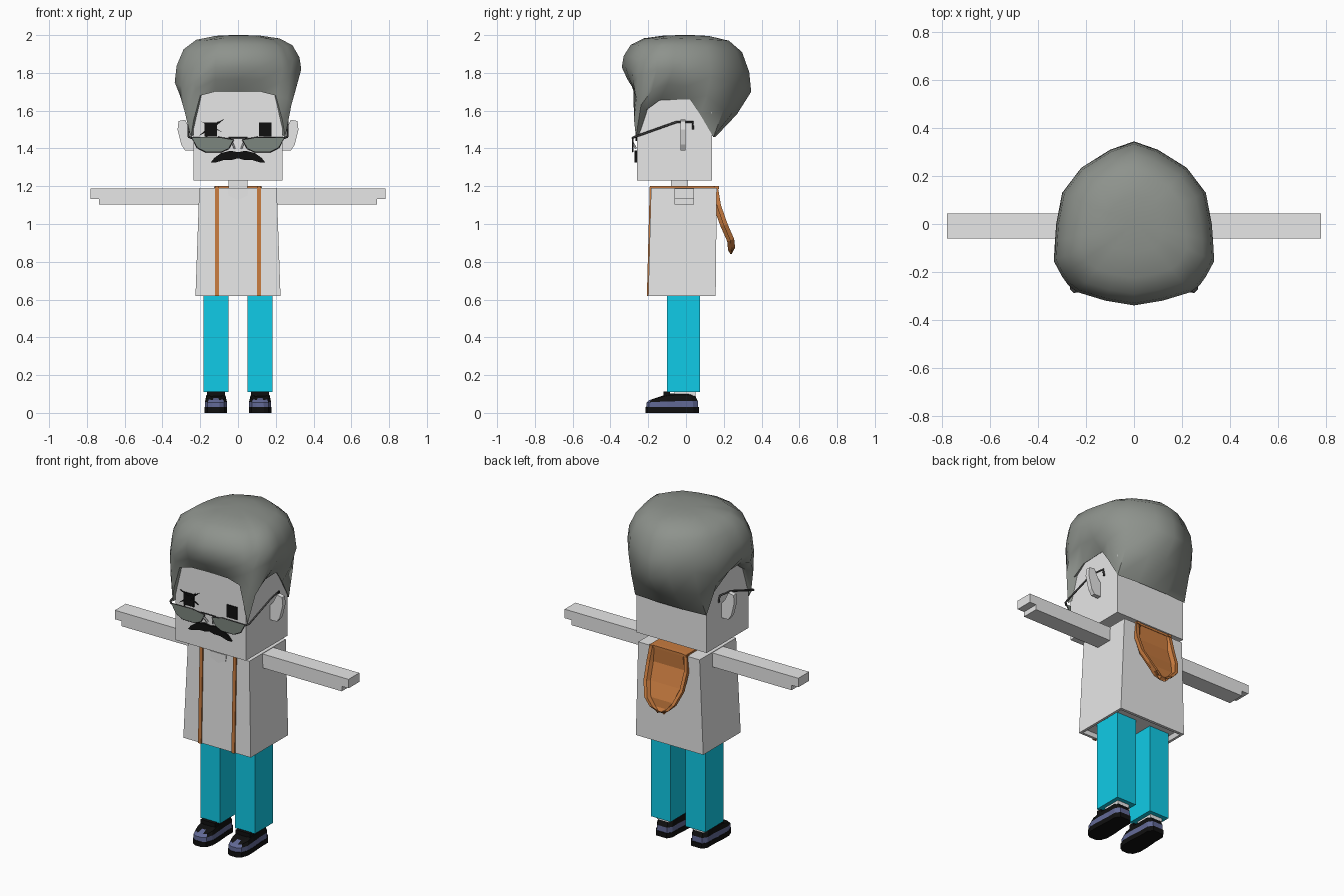
import bpy, bmesh, math
from mathutils import Vector

old = bpy.data.objects.get("Cube")
if old:
    bpy.data.objects.remove(old, do_unlink=True)


def material(name, r, g, b):
    m = bpy.data.materials.new(name)
    m.use_nodes = True
    m.diffuse_color = (r, g, b, 1)
    node = next(n for n in m.node_tree.nodes if n.type == 'BSDF_PRINCIPLED')
    node.inputs["Base Color"].default_value = (r, g, b, 1)
    node.inputs["Roughness"].default_value = 0.8
    return m


WHITE = material("pale_grey", 0.8, 0.8, 0.8)
HAIR = material("grey_hair", 0.27, 0.29, 0.265)
LENS = material("tinted_lens", 0.2, 0.24, 0.21)
FRAME = material("dark_metal", 0.06, 0.06, 0.06)
BLACK = material("black", 0.005, 0.005, 0.005)
CYAN = material("cyan_cloth", 0.005, 0.6, 0.8)
ORANGE = material("orange_cloth", 0.58, 0.2, 0.05)
BLUE = material("slate_blue", 0.12, 0.14, 0.3)


def build(name, verts, faces, *mats):
    me = bpy.data.meshes.new(name)
    me.from_pydata(verts, [], faces)
    bm = bmesh.new()
    bm.from_mesh(me)
    bmesh.ops.recalc_face_normals(bm, faces=bm.faces)
    bm.to_mesh(me)
    bm.free()
    for m in mats:
        me.materials.append(m)
    ob = bpy.data.objects.new(name, me)
    bpy.context.collection.objects.link(ob)
    return ob


def loft(name, rings, *mats, caps=(True, True)):
    """Bridge equal rings of points, capping the ends if asked."""
    n = len(rings[0])
    faces = [(k * n + i, k * n + (i + 1) % n, (k + 1) * n + (i + 1) % n, (k + 1) * n + i)
             for k in range(len(rings) - 1) for i in range(n)]
    if caps[0]:
        faces.append(tuple(range(n)))
    if caps[1]:
        faces.append(tuple(range((len(rings) - 1) * n, len(rings) * n)))
    return build(name, [p for r in rings for p in r], faces, *mats)


def rect(x0, x1, y0, y1, z):
    return [(x0, y0, z), (x1, y0, z), (x1, y1, z), (x0, y1, z)]


def box(name, x, y, z, mat):
    return loft(name, [rect(*x, *y, z[0]), rect(*x, *y, z[1])], mat)


def plate(name, pts, y0, y1, mat):
    """Extrude an (x, z) outline along y."""
    return loft(name, [[(x, y, z) for x, z in pts] for y in (y0, y1)], mat)


def wire(name, pts, radius, mat):
    cu = bpy.data.curves.new(name, 'CURVE')
    cu.dimensions = '3D'
    cu.bevel_depth = radius
    cu.bevel_resolution = 0
    cu.use_fill_caps = True
    sp = cu.splines.new('POLY')
    sp.points.add(len(pts) - 1)
    for p, co in zip(sp.points, pts):
        p.co = (*co, 1)
    cu.materials.append(mat)
    ob = bpy.data.objects.new(name, cu)
    bpy.context.collection.objects.link(ob)


def smooth(ob, angle):
    bpy.ops.object.select_all(action='DESELECT')
    ob.select_set(True)
    bpy.context.view_layer.objects.active = ob
    bpy.ops.object.shade_smooth_by_angle(angle=math.radians(angle))


# Head, neck and coat (the coat is hollow at its hem)
box("head", (-0.235, 0.235), (-0.26, 0.138), (1.23, 1.76), WHITE)
box("neck", (-0.05, 0.05), (-0.08, 0.01), (1.17, 1.24), WHITE)
loft("coat", [rect(-0.2, 0.2, -0.18, 0.13, 0.645), rect(-0.21, 0.21, -0.185, 0.14, 0.62),
              rect(-0.225, 0.225, -0.2, 0.157, 0.62),
              rect(-0.205, 0.205, -0.185, 0.163, 1.19)], WHITE)
plate("neckline", [(-0.055, 1.188), (-0.05, 1.15), (0, 1.128), (0.05, 1.15), (0.055, 1.188)],
      -0.19, -0.184, WHITE)

# Hair: each column holds its widest point and its hairline point, front to back
columns = [((0, -0.34, 1.83), (0, -0.265, 1.7)),
           ((0.12, -0.32, 1.83), (0.12, -0.268, 1.7)),
           ((0.235, -0.285, 1.82), (0.2, -0.27, 1.68)),
           ((0.275, -0.255, 1.78), (0.235, -0.275, 1.55)),
           ((0.3, -0.22, 1.8), (0.25, -0.265, 1.46)),
           ((0.335, -0.155, 1.82), (0.25, -0.215, 1.6)),
           ((0.33, -0.07, 1.82), (0.243, -0.14, 1.655)),
           ((0.325, 0, 1.8), (0.243, 0.02, 1.66)),
           ((0.3, 0.13, 1.78), (0.243, 0.075, 1.58)),
           ((0.22, 0.235, 1.75), (0.238, 0.145, 1.46)),
           ((0.1, 0.31, 1.72), (0.1, 0.155, 1.46)),
           ((0, 0.345, 1.7), (0, 0.155, 1.46))]
columns += [tuple((-p[0], *p[1:]) for p in c) for c in columns[-2:0:-1]]
wide = [Vector(w) for w, _ in columns]
rim = [Vector(r) for _, r in columns]
for w in wide:
    if w.x < -0.22:
        w.z -= 0.07
rings = [[(r.x * 0.9, r.y * 0.9, r.z + 0.02) for r in rim], rim]
rings.append([r.lerp(w, 0.5) + Vector(((w.x - r.x) * 0.15, (w.y - r.y) * 0.1, 0))
              for r, w in zip(rim, wide)])
rings.append(wide)
for scale, rise in ((0.97, 0.35), (0.86, 0.7), (0.66, 0.9), (0.35, 0.985), (0.1, 1)):
    rings.append([(w.x * scale, w.y * scale, w.z + (2 - w.z) * rise) for w in wide])
smooth(loft("hair", rings, HAIR, caps=(False, True)), 50)

# Face
for side, label in ((1, "left"), (-1, "right")):
    x = sorted((side * 0.11, side * 0.178))
    box(label + "_eye", x, (-0.265, -0.258), (1.462, 1.538), BLACK)
for i, (a, b) in enumerate([((-0.21, 1.465), (-0.07, 1.558)), ((-0.2, 1.545), (-0.08, 1.485)),
                            ((-0.185, 1.44), (-0.1, 1.55))]):
    mx, mz = (a[0] + b[0]) / 2, (a[1] + b[1]) / 2
    plate(f"scratch_{i}", [a, (mx + 0.006, mz - 0.008), b, (mx - 0.006, mz + 0.008)],
          -0.267, -0.259, BLACK)
half = [(0.04, 1.388), (0.09, 1.375), (0.125, 1.35), (0.145, 1.325), (0.12, 1.325),
        (0.07, 1.34), (0.03, 1.34)]
plate("moustache", [(0, 1.38)] + half + [(0, 1.348)] + [(-x, z) for x, z in half[::-1]],
      -0.272, -0.259, BLACK)

# Glasses, ears, arms and legs, mirrored
for s, label in ((1, "left_"), (-1, "right_")):
    lens = [(s * x, z) for x, z in ((0.025, 1.445), (0.05, 1.4), (0.09, 1.382), (0.17, 1.382),
                                    (0.215, 1.405), (0.245, 1.458), (0.1, 1.458))]
    plate(label + "lens", lens, -0.285, -0.28, LENS)
    wire(label + "lens_rim", [(x, -0.2825, z) for x, z in lens + lens[:1]], 0.004, FRAME)
    wire(label + "temple", [(s * 0.245, -0.285, 1.455), (s * 0.262, -0.27, 1.462),
                            (s * 0.262, -0.05, 1.54), (s * 0.25, 0.035, 1.54),
                            (s * 0.245, 0.038, 1.5)], 0.006, FRAME)
    wire(label + "nose_pad", [(s * 0.03, -0.282, 1.43), (s * 0.018, -0.265, 1.4)], 0.006, WHITE)
    plate(label + "ear", [(s * x, z) for x, z in ((0.23, 1.39), (0.28, 1.39), (0.3, 1.42),
                                                  (0.32, 1.5), (0.315, 1.545), (0.28, 1.552),
                                                  (0.255, 1.5), (0.23, 1.47))],
          -0.03, -0.003, WHITE)
    plate(label + "arm", [(s * x, z) for x, z in ((0.19, 1.103), (0.735, 1.103), (0.735, 1.133),
                                                  (0.78, 1.133), (0.78, 1.187), (0.19, 1.187))],
          -0.06, 0.043, WHITE)
    x = sorted((s * 0.05, s * 0.182))
    box(label + "leg", x, (-0.1, 0.075), (0.11, 0.66), CYAN)
    # Stole strap down the front and over the shoulder
    x = sorted((s * 0.101, s * 0.122))
    loft(label + "stole_strap", [rect(*x, -0.207, -0.195, 0.618),
                                 rect(*x, -0.192, -0.18, 1.197)], ORANGE)
    box(label + "shoulder_strap", x, (-0.19, 0.175), (1.186, 1.2), ORANGE)
wire("glasses_bridge", [(-0.05, -0.285, 1.457), (0.05, -0.285, 1.457)], 0.004, FRAME)

# Hood hanging on the back: a shallow scoop with a raised rim
box("stole_collar", (-0.122, 0.122), (0.08, 0.17), (1.186, 1.2), ORANGE)
verts = []
for z, w, y in ((1.2, 0.125, 0.168), (1.1, 0.135, 0.185), (1.0, 0.13, 0.22), (0.92, 0.1, 0.255),
                (0.875, 0.06, 0.26), (0.857, 0.03, 0.25)):
    dip = 0.022 if 0.87 < z < 1.15 else 0
    inner = w - 0.02
    verts += [(-w, y, z), (-inner, y, z), (-inner * 0.9, y - dip, z),
              (inner * 0.9, y - dip, z), (inner, y, z), (w, y, z)]
faces = [(r * 6 + c, r * 6 + c + 1, r * 6 + c + 7, r * 6 + c + 6)
         for r in range(5) for c in range(5)]
hood = build("hood", verts, faces, ORANGE)
hood.data.flip_normals() if hood.data.polygons[0].normal.y < 0 else None
mod = hood.modifiers.new("thickness", 'SOLIDIFY')
mod.thickness = 0.022
mod.offset = -1

# Shoes: rounded outline, black sole, blue band, black upper, blue toe
outline = [(0.02, -0.215), (0.045, -0.2), (0.06, -0.16), (0.06, -0.1), (0.054, -0.02),
           (0.054, 0.04), (0.035, 0.068)]
outline += [(-x, y) for x, y in outline[::-1]]


def shoe_ring(cx, scale, low, high):
    ring = []
    for x, y in outline:
        t = min(1, max(0, (y + 0.215) / 0.13))
        ring.append((cx + x * scale, -0.07 + (y + 0.07) * scale, low + (high - low) * t))
    return ring


for s, label in ((1, "left_"), (-1, "right_")):
    cx = s * 0.117
    loft(label + "sole", [shoe_ring(cx, 1, 0, 0), shoe_ring(cx, 1, 0.03, 0.03)], BLACK)
    shoe = loft(label + "shoe", [shoe_ring(cx, 0.97, 0.03, 0.03), shoe_ring(cx, 0.96, 0.055, 0.062),
                                 shoe_ring(cx, 0.85, 0.068, 0.095),
                                 shoe_ring(cx, 0.6, 0.08, 0.105)], BLUE, BLACK)
    for f in shoe.data.polygons:
        f.material_index = int(f.center.z > 0.066 and f.center.y > -0.17)
    box(label + "lace_strap", (cx - 0.048, cx + 0.048), (-0.12, -0.085), (0.06, 0.113), BLACK)
    box(label + "ankle_lining", (cx - 0.04, cx + 0.04), (-0.06, 0.05), (0.09, 0.112), WHITE)
